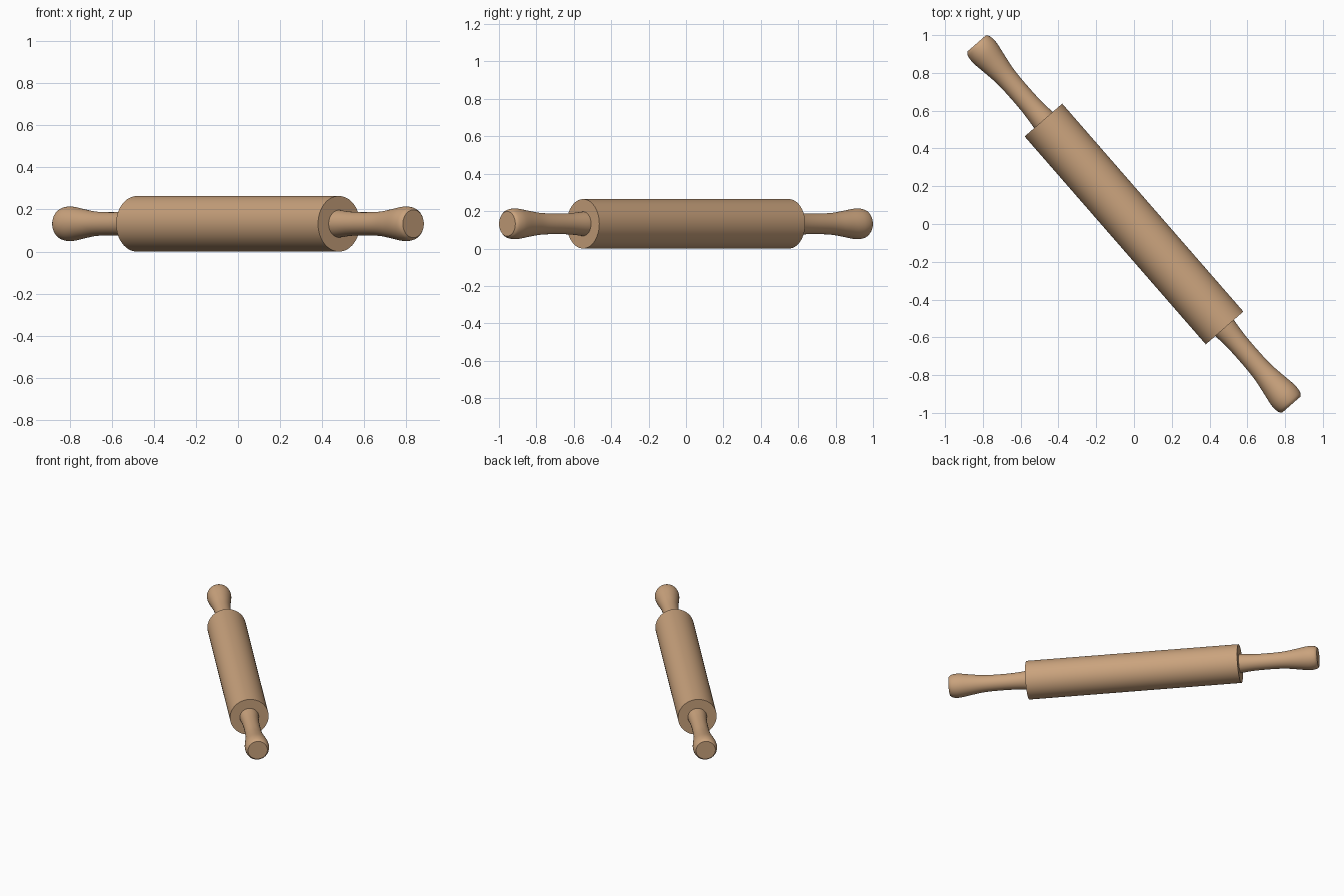
import bpy, bmesh, math
from mathutils import Matrix, Vector

if "Cube" in bpy.data.objects:
    bpy.data.objects.remove(bpy.data.objects["Cube"])

SEG = 64
wood = bpy.data.materials.new("light wood")
wood.diffuse_color = (0.59, 0.365, 0.205, 1)
wood.use_nodes = True
wood.node_tree.nodes["Principled BSDF"].inputs["Base Color"].default_value = wood.diffuse_color

# Rolling axis lies flat, turned diagonally across the ground
AXIS = Vector((0.657, -0.754, 0))
PLACE = Matrix.Translation((0, 0, 0.132)) @ AXIS.to_track_quat('Z', 'Y').to_matrix().to_4x4()


def smooth_profile(pts, steps=5):
    """Catmull-Rom curve through (radius, distance) points."""
    p = [Vector(q) for q in pts]
    p = [2 * p[0] - p[1]] + p + [2 * p[-1] - p[-2]]
    out = []
    for a, b, c, d in zip(p, p[1:], p[2:], p[3:]):
        for i in range(steps):
            t = i / steps
            out.append(0.5 * (2 * b + (c - a) * t + (2 * a - 5 * b + 4 * c - d) * t * t
                              + (3 * b - a - 3 * c + d) * t ** 3))
    return out + [p[-2]]


def lathe(name, profile, side=1):
    """Turn a profile round the rolling axis, with flat caps at both ends."""
    bm = bmesh.new()
    rings = [[bm.verts.new((r * math.cos(2 * math.pi * i / SEG),
                            r * math.sin(2 * math.pi * i / SEG), s * side))
              for i in range(SEG)] for r, s in profile]
    for a, b in zip(rings, rings[1:]):
        for i in range(SEG):
            j = (i + 1) % SEG
            bm.faces.new((a[i], a[j], b[j], b[i]))
    bm.faces.new(rings[0])
    bm.faces.new(rings[-1])
    bmesh.ops.recalc_face_normals(bm, faces=bm.faces)
    me = bpy.data.meshes.new(name)
    bm.to_mesh(me)
    bm.free()
    me.materials.append(wood)
    ob = bpy.data.objects.new(name, me)
    ob.matrix_world = PLACE
    bpy.context.collection.objects.link(ob)
    bpy.ops.object.select_all(action='DESELECT')
    ob.select_set(True)
    bpy.context.view_layer.objects.active = ob
    bpy.ops.object.shade_smooth_by_angle(angle=math.radians(35))


# Main cylinder
lathe("roller_body", [(0.132, -0.73), (0.132, 0.73)])

# Turned handles: slight flare at the roller, slim neck, rounded knob, flat end
handle = smooth_profile([(0.066, 0.715), (0.064, 0.74), (0.057, 0.82), (0.055, 0.92),
                         (0.058, 1.03), (0.069, 1.115), (0.080, 1.185), (0.082, 1.222),
                         (0.077, 1.252), (0.066, 1.268)])
lathe("handle_front", handle, 1)
lathe("handle_back", handle, -1)
